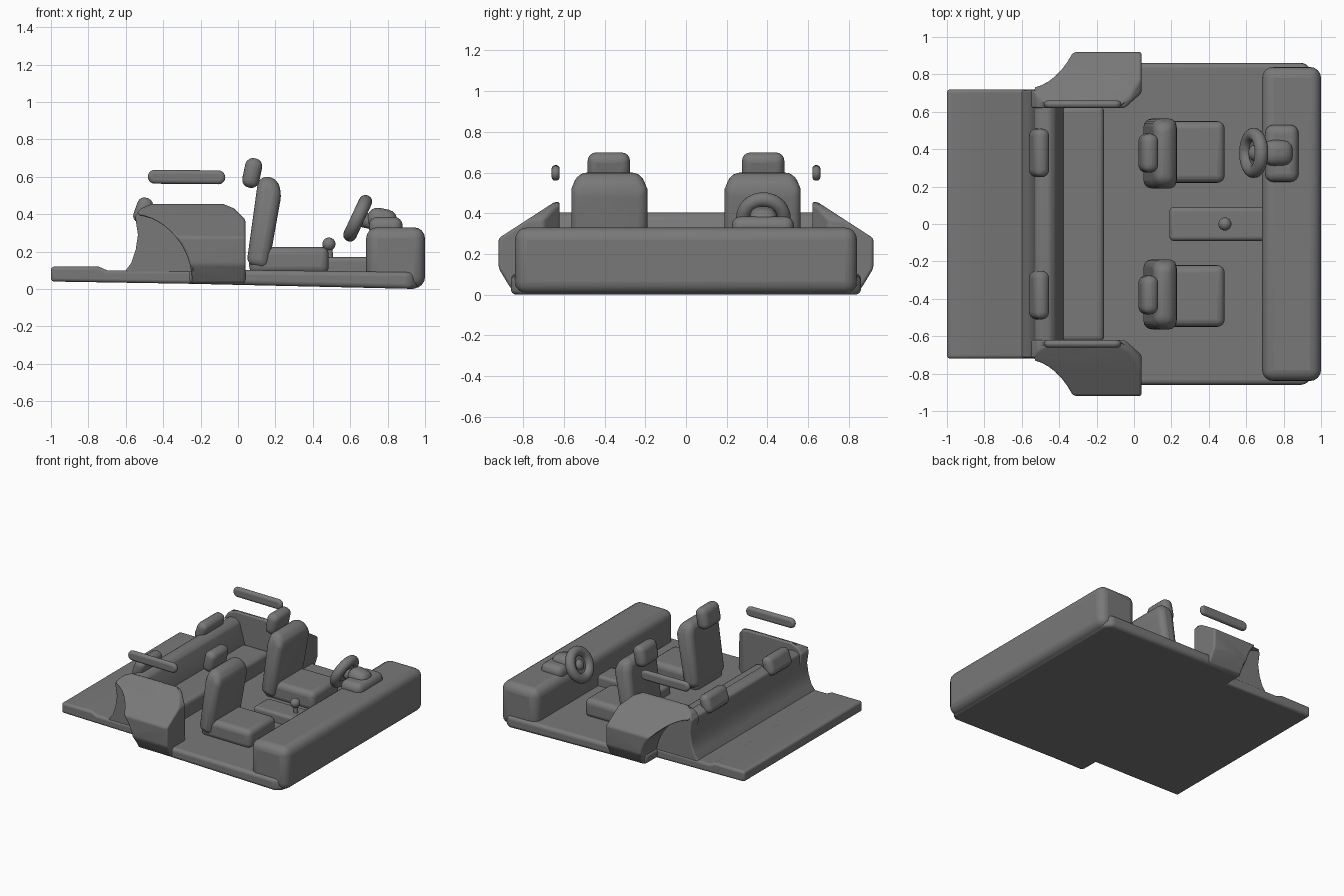
import bpy, bmesh
from math import sin, cos, pi, radians
from mathutils import Matrix, Vector

if "Cube" in bpy.data.objects:
    bpy.data.objects.remove(bpy.data.objects["Cube"])

# Dark grey plastic
grey = bpy.data.materials.new("dark_grey")
grey.diffuse_color = (0.19, 0.19, 0.19, 1)
grey.use_nodes = True
grey.node_tree.nodes["Principled BSDF"].inputs["Base Color"].default_value = grey.diffuse_color


def smooth(ob):
    ob.data.materials.append(grey)
    bpy.ops.object.select_all(action='DESELECT')
    ob.select_set(True)
    bpy.context.view_layer.objects.active = ob
    bpy.ops.object.shade_smooth_by_angle(angle=radians(40))
    return ob


def finish(name, bm, bevel=0.0, mirror=False, clamp=True):
    bmesh.ops.recalc_face_normals(bm, faces=bm.faces)
    me = bpy.data.meshes.new(name)
    bm.to_mesh(me)
    bm.free()
    ob = bpy.data.objects.new(name, me)
    bpy.context.collection.objects.link(ob)
    if bevel:
        m = ob.modifiers.new("round", 'BEVEL')
        m.width, m.segments, m.use_clamp_overlap = bevel, 4, clamp
        m.limit_method, m.angle_limit = 'ANGLE', radians(24)
    if mirror:
        m = ob.modifiers.new("mirror", 'MIRROR')
        m.use_axis = (False, True, False)
        m.use_mirror_merge = False
    return smooth(ob)


def box(name, x, y, z, bevel, mirror=False, tilt=0):
    """Rounded box from (min, max) ranges, tilted about its own y axis."""
    bm = bmesh.new()
    c = Vector([(a + b) / 2 for a, b in (x, y, z)])
    s = [b - a for a, b in (x, y, z)]
    mat = Matrix.Translation(c) @ Matrix.Rotation(radians(tilt), 4, 'Y') @ Matrix.Diagonal((*s, 1))
    bmesh.ops.create_cube(bm, size=1, matrix=mat)
    return finish(name, bm, bevel, mirror)


def prism(name, profile, y0, y1, bevel, mirror=False, cuts=(), clamp=True):
    """Side profile (x, z) extruded from y0 to y1, then trimmed by planes."""
    bm = bmesh.new()
    f = bm.faces.new([bm.verts.new((x, y0, z)) for x, z in profile])
    g = bmesh.ops.extrude_face_region(bm, geom=[f])["geom"]
    bmesh.ops.translate(bm, vec=(0, y1 - y0, 0),
                        verts=[v for v in g if isinstance(v, bmesh.types.BMVert)])
    bmesh.ops.recalc_face_normals(bm, faces=bm.faces)
    for co, no in cuts:
        r = bmesh.ops.bisect_plane(bm, geom=bm.verts[:] + bm.edges[:] + bm.faces[:],
                                   plane_co=co, plane_no=no, clear_outer=True)
        edges = [e for e in r["geom_cut"] if isinstance(e, bmesh.types.BMEdge) and e.is_boundary]
        if edges:
            bmesh.ops.holes_fill(bm, edges=edges, sides=0)
    bmesh.ops.remove_doubles(bm, verts=bm.verts, dist=0.008 if cuts else 0.001)
    return finish(name, bm, bevel, mirror, clamp)


def rod(name, a, b, r):
    a, b = Vector(a), Vector(b)
    bm = bmesh.new()
    mat = Matrix.Translation((a + b) / 2) @ (b - a).to_track_quat('Z', 'Y').to_matrix().to_4x4()
    bmesh.ops.create_cone(bm, cap_ends=True, segments=24, radius1=r, radius2=r,
                          depth=(b - a).length, matrix=mat)
    return finish(name, bm)


def ball(name, c, scale, tilt=0):
    bm = bmesh.new()
    mat = Matrix.Translation(c) @ Matrix.Rotation(radians(tilt), 4, 'Y') @ Matrix.Diagonal((*scale, 1))
    bmesh.ops.create_uvsphere(bm, u_segments=24, v_segments=16, radius=1, matrix=mat)
    return finish(name, bm)


# Floor: wide cabin pan with clipped front corners, narrower stepped cargo deck
prism("cabin_floor", [(-0.26, 0.028), (0.96, 0.0), (0.975, 0.09), (-0.26, 0.105)], -0.86, 0.86, 0.025,
      cuts=[((0.975, s * 0.80, 0), (0.06, s * 0.06, 0)) for s in (1, -1)])
prism("cargo_floor", [(-1, 0.04), (-0.2, 0.027), (-0.2, 0.1), (-0.7, 0.1), (-0.745, 0.12), (-1, 0.12)],
      -0.72, 0.72, 0.018)

# Dashboard
box("dashboard", (0.685, 1.0), (-0.84, 0.84), (0.004, 0.33), 0.06)

# Rear bench: leaning backrest, cushion and headrests
prism("bench_back", [(-0.61, 0.06), (-0.6, 0.1), (-0.57, 0.14), (-0.547, 0.21), (-0.535, 0.29), (-0.53, 0.385),
                     (-0.5, 0.405), (-0.45, 0.405), (-0.42, 0.38), (-0.37, 0.2), (-0.37, 0.06)],
      -0.66, 0.66, 0.012)
box("bench_cushion", (-0.42, -0.16), (-0.63, 0.63), (0.06, 0.225), 0.03)
box("bench_headrest", (-0.55, -0.465), (0.25, 0.51), (0.35, 0.49), 0.038, True, 20)

# Quarter panels with the wheel arch cut in their profile
slope = ((0, 0.645, 0.456), (0, 0.175, 0.27))
tuck = ((0, 0.92, 0.13), (0, 0.10, -0.06))
corner = ((-0.05, 0.62, 0), (0.08, -0.09, 0))
arch = [(-0.58 + 0.335 * cos(t), 0.03 + 0.37 * sin(t))
        for t in [i * radians(83) / 12 for i in range(13)]]
prism("quarter_panel", arch + [(-0.52, 0.43), (-0.46, 0.455), (-0.08, 0.455), (-0.02, 0.43),
                               (0.04, 0.37), (0.04, 0.03)],
      0.62, 0.92, 0.014, True, (slope, tuck, corner), clamp=False)
prism("wheel_well", [(-0.2, 0.04), (-0.61, 0.06), (-0.6, 0.1), (-0.57, 0.14), (-0.547, 0.21), (-0.535, 0.29),
                     (-0.55, 0.39), (-0.52, 0.43), (-0.46, 0.455), (-0.2, 0.455)],
      0.62, 0.715, 0.01, True, (slope,))

# Floating grab bars above the panels
bar = [(-0.445 - 0.037 * sin(a), 0.6 + 0.037 * cos(a)) for a in [i * pi / 10 for i in range(11)]]
bar += [(-0.105 + 0.037 * sin(a), 0.597 - 0.037 * cos(a)) for a in [i * pi / 10 for i in range(11)]]
prism("grab_bar", bar, 0.62, 0.66, 0.019, True)

# Front seats
box("seat_cushion", (0.06, 0.485), (0.22, 0.55), (0.08, 0.225), 0.04, True)
prism("seat_back", [(0.045, 0.13), (0.16, 0.1), (0.235, 0.52), (0.2, 0.6), (0.11, 0.6)],
      0.19, 0.563, 0.045, True, [((0, 0.53, 0.6), (0, 0.08, 0.033)), ((0, 0.223, 0.6), (0, -0.08, 0.033))])
box("seat_headrest", (0.03, 0.122), (0.275, 0.483), (0.54, 0.70), 0.042, True, 12)

# Centre console and gear lever
box("console", (0.19, 0.75), (-0.09, 0.09), (0.06, 0.17), 0.022)
rod("gear_lever", (0.495, 0, 0.14), (0.487, 0, 0.24), 0.016)
ball("gear_knob", (0.486, 0, 0.24), (0.035, 0.035, 0.035))

# Instrument hood on the dashboard
box("instrument_base", (0.70, 0.88), (0.225, 0.53), (0.28, 0.385), 0.045)
box("instrument_hood", (0.69, 0.85), (0.31, 0.45), (0.31, 0.43), 0.055, False, 12)

# Steering wheel: ring, dish, hub and column
bpy.ops.mesh.primitive_torus_add(location=(0.64, 0.38, 0.378), rotation=(0, radians(-65), 0),
                                 major_radius=0.098, minor_radius=0.036, major_segments=40, minor_segments=16)
bpy.context.object.name = "steering_ring"
smooth(bpy.context.object)
ball("steering_dish", (0.65, 0.38, 0.374), (0.1, 0.1, 0.015), -65)
ball("steering_hub", (0.645, 0.38, 0.376), (0.042, 0.042, 0.032), -65)
rod("steering_column", (0.65, 0.38, 0.374), (0.8, 0.38, 0.34), 0.04)
